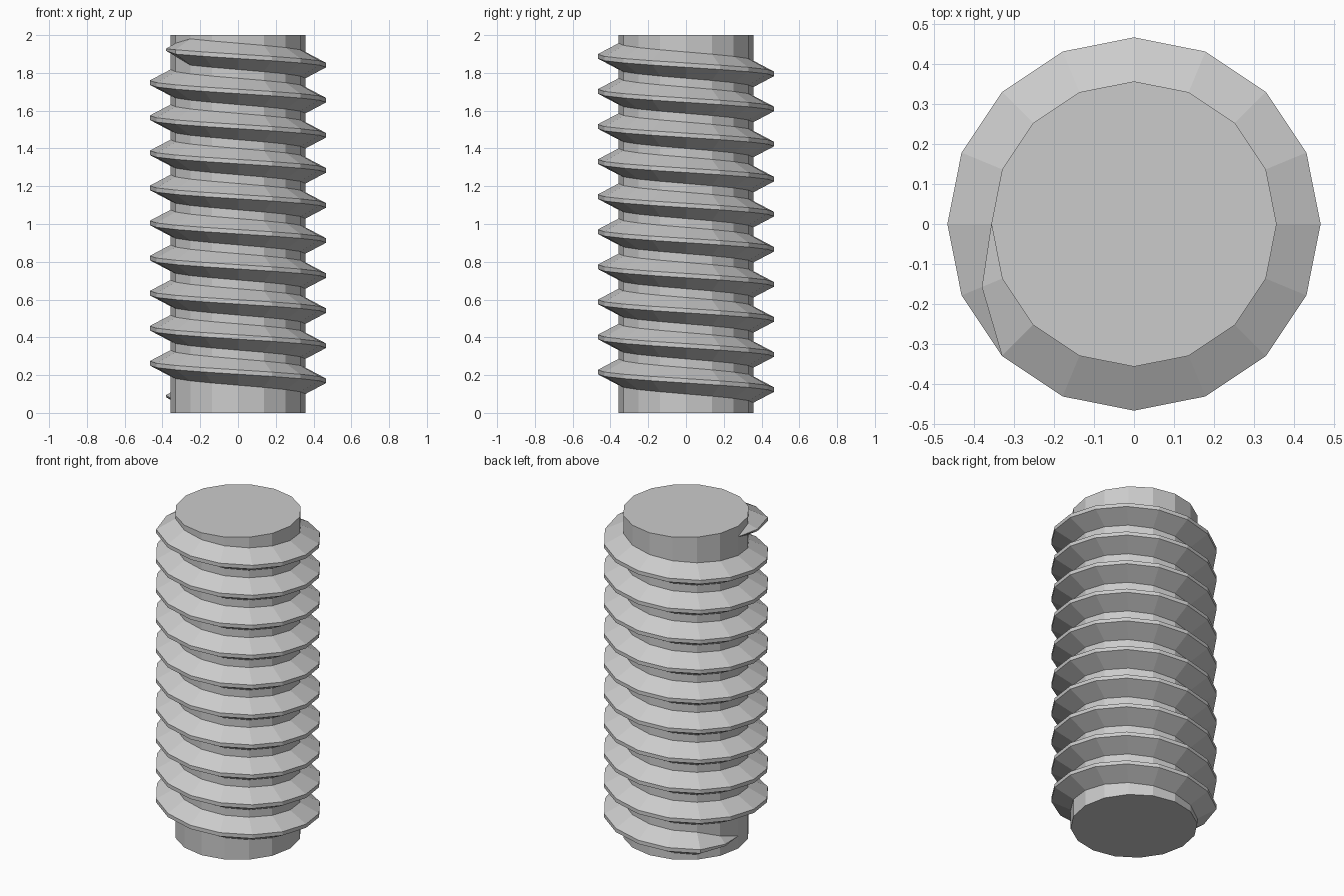
import bpy, bmesh, math

if "Cube" in bpy.data.objects:
    bpy.data.objects.remove(bpy.data.objects["Cube"])

SIDES = 16
CORE_R, CREST_R = 0.357, 0.467
HEIGHT = 2.0
PITCH = 0.1857
TURNS = 10
START_Z = 0.077

steel = bpy.data.materials.new("steel_grey")
steel.diffuse_color = (0.6, 0.6, 0.6, 1)
steel.use_nodes = True
steel.node_tree.nodes["Principled BSDF"].inputs["Base Color"].default_value = steel.diffuse_color


def finish(bm, name):
    bmesh.ops.remove_doubles(bm, verts=bm.verts, dist=1e-5)
    mesh = bpy.data.meshes.new(name)
    bm.to_mesh(mesh)
    bm.free()
    mesh.materials.append(steel)
    obj = bpy.data.objects.new(name, mesh)
    bpy.context.collection.objects.link(obj)
    return obj


def ring_point(bm, radius, step, z):
    # left-handed: the angle falls as the helix climbs, starting at -x
    a = math.pi - 2 * math.pi * step / SIDES
    return bm.verts.new((radius * math.cos(a), radius * math.sin(a), z))


# Core: 16-sided rod with flat ends
bm = bmesh.new()
low = [ring_point(bm, CORE_R, i, 0) for i in range(SIDES)]
high = [ring_point(bm, CORE_R, i, HEIGHT) for i in range(SIDES)]
for i in range(SIDES):
    j = (i + 1) % SIDES
    bm.faces.new((low[j], low[i], high[i], high[j]))
bm.faces.new(low)
bm.faces.new(high[::-1])
finish(bm, "core_rod")

# Thread: trapezoid ridge swept up the rod, shrinking to a point at both ends
bm = bmesh.new()
steps = TURNS * SIDES
rows = []
for s in range(steps + 1):
    k = min(1, s / 2, (steps - s) / 2)
    z = START_Z + PITCH * s / SIDES
    crest = CORE_R + (CREST_R - CORE_R) * k
    root_h, crest_h = PITCH * 3 / 8 * k, PITCH / 16 * k
    rows.append([ring_point(bm, r, s, z + dz) for r, dz in (
        (CORE_R, -root_h), (crest, -crest_h), (crest, crest_h), (CORE_R, root_h))])
for a, b in zip(rows, rows[1:]):
    for i in range(3):
        bm.faces.new((b[i], a[i], a[i + 1], b[i + 1]))
finish(bm, "screw_thread")
